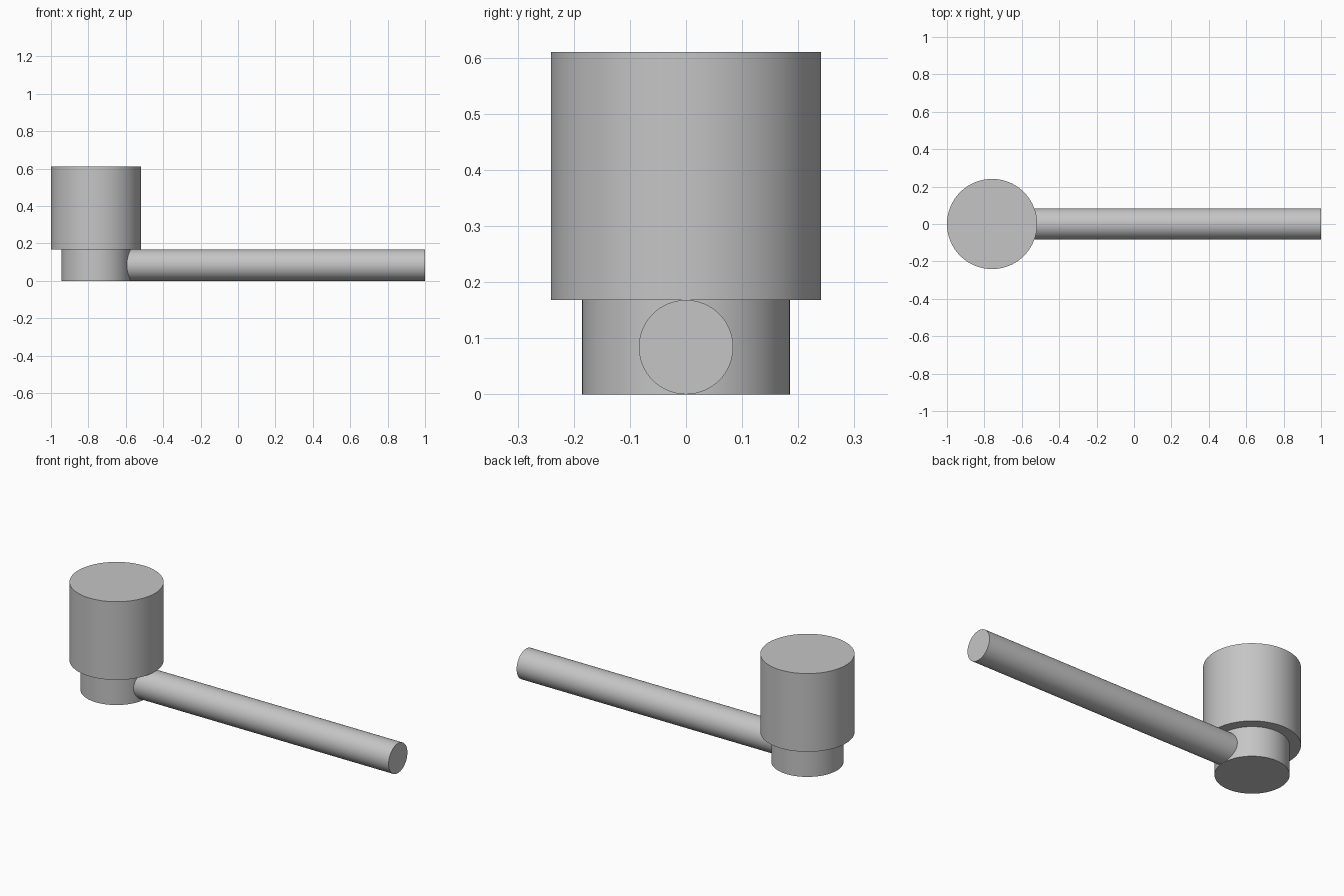
import bpy
import math

if "Cube" in bpy.data.objects:
    bpy.data.objects.remove(bpy.data.objects["Cube"], do_unlink=True)

# One plain grey for every part
grey = bpy.data.materials.new("plain_grey")
grey.use_nodes = True
colour = (0.56, 0.56, 0.56, 1)
grey.diffuse_color = colour
grey.node_tree.nodes["Principled BSDF"].inputs["Base Color"].default_value = colour


def cylinder(name, radius, length, centre, rotation=(0, 0, 0)):
    bpy.ops.mesh.primitive_cylinder_add(
        vertices=96, radius=radius, depth=length, location=centre, rotation=rotation)
    part = bpy.context.object
    part.name = name
    part.data.materials.append(grey)
    bpy.ops.object.shade_smooth_by_angle(angle=math.radians(30))
    return part


HEAD_RADIUS = 0.241
NECK_RADIUS = 0.185
BAR_RADIUS = 0.084
NECK_TOP = 2 * BAR_RADIUS
HEAD_TOP = 0.61
AXIS_X = HEAD_RADIUS - 1

# Wide upper drum standing on a narrower neck
cylinder("head", HEAD_RADIUS, HEAD_TOP - NECK_TOP, (AXIS_X, 0, (HEAD_TOP + NECK_TOP) / 2))
cylinder("neck", NECK_RADIUS, NECK_TOP, (AXIS_X, 0, NECK_TOP / 2))

# Round bar running from inside the neck to the far end
bar_start = AXIS_X + NECK_RADIUS / 2
cylinder("handle", BAR_RADIUS, 1 - bar_start, ((1 + bar_start) / 2, 0, BAR_RADIUS),
         (0, math.pi / 2, 0))
